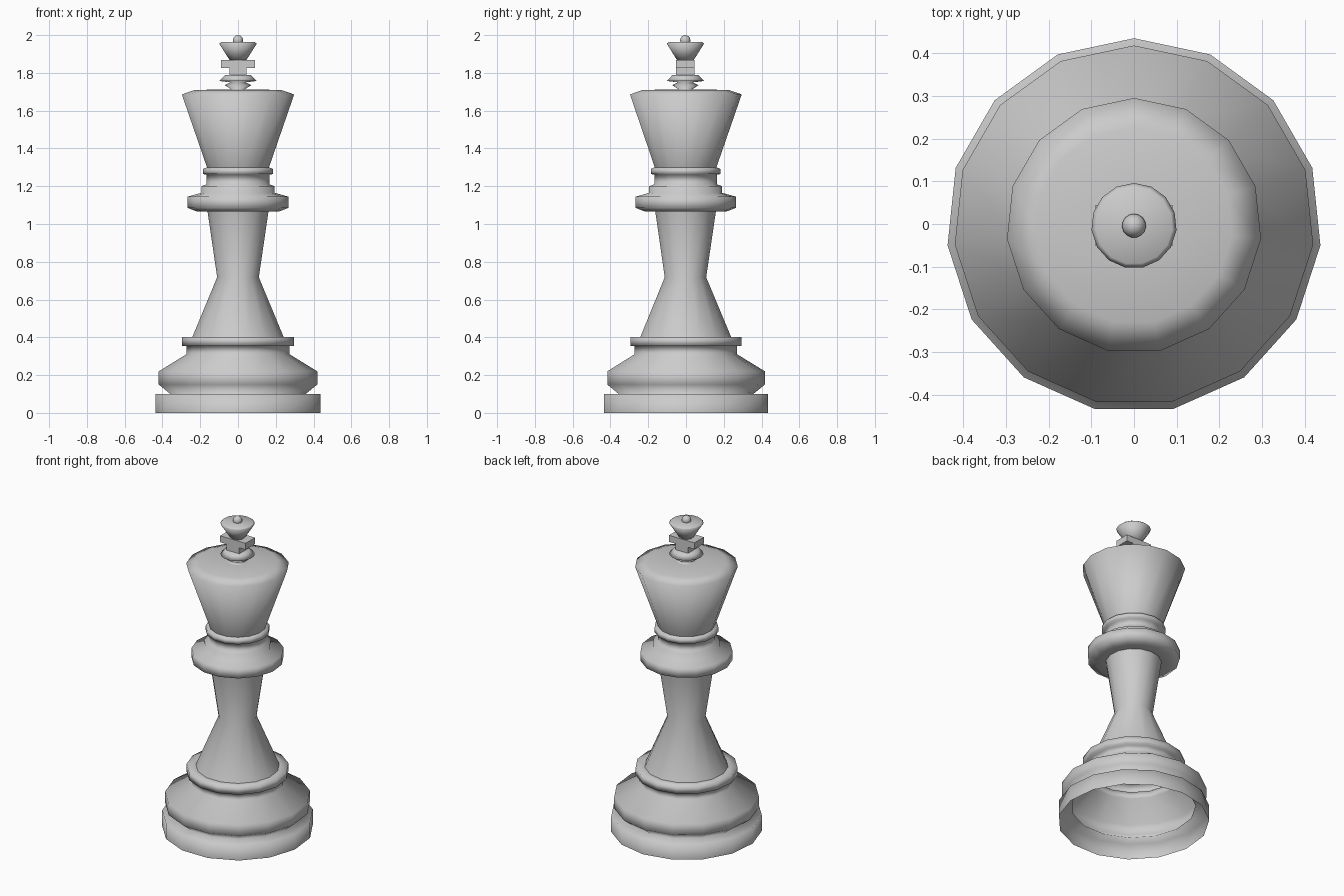
import bpy, bmesh, math

if "Cube" in bpy.data.objects:
    bpy.data.objects.remove(bpy.data.objects["Cube"])

SIDES = 15
Y_OFF = -0.004


def finish(bm, name, smooth=True):
    mesh = bpy.data.meshes.new(name)
    bm.to_mesh(mesh)
    bm.free()
    for p in mesh.polygons:
        p.use_smooth = smooth
    ob = bpy.data.objects.new(name, mesh)
    bpy.context.collection.objects.link(ob)
    return ob


def lathe(name, profile):
    """Turn (radius, z) points, listed bottom to top, into an open shell."""
    bm = bmesh.new()
    rings = []
    for r, z in profile:
        if r == 0:
            rings.append([bm.verts.new((0, Y_OFF, z))] * SIDES)
            continue
        ring = []
        for i in range(SIDES):
            a = math.pi / 2 + i * math.tau / SIDES
            ring.append(bm.verts.new((r * math.cos(a), r * math.sin(a) + Y_OFF, z)))
        rings.append(ring)
    for lo, hi in zip(rings, rings[1:]):
        for i in range(SIDES):
            j = (i + 1) % SIDES
            loop = [lo[i], lo[j], hi[j], hi[i]]
            bm.faces.new(list(dict.fromkeys(loop)))
    return finish(bm, name)


# Hollow foot, open underneath
lathe("base", [(0.439, 0), (0.439, 0.10), (0.36, 0.10), (0.422, 0.15), (0.422, 0.22),
               (0.275, 0.31), (0.275, 0.355), (0.297, 0.355), (0.297, 0.402), (0.243, 0.402)])

# Waisted stem
lathe("stem", [(0.243, 0.402), (0.111, 0.718), (0.162, 1.065)])

# Wide collar with two thin rings above
lathe("collar", [(0.162, 1.065), (0.215, 1.065), (0.268, 1.085), (0.268, 1.145),
                 (0.195, 1.165), (0.195, 1.20), (0.167, 1.21), (0.167, 1.262),
                 (0.186, 1.264), (0.186, 1.292), (0.165, 1.30)])

# Flared head
lathe("head", [(0.165, 1.30), (0.299, 1.686), (0.23, 1.71), (0.06, 1.712)])

# Small turned foot of the cross
lathe("cross_foot", [(0.06, 1.712), (0.035, 1.712), (0.07, 1.735), (0.04, 1.75),
                     (0.1, 1.757), (0.07, 1.788), (0, 1.788)])

# Square post and crossbar of the cross, one outline pushed through in depth
outline = [(0.045, 1.78), (0.045, 1.826), (0.09, 1.826), (0.09, 1.867), (0.045, 1.867)]
outline += [(-x, z) for x, z in reversed(outline)]
bm = bmesh.new()
front = bm.faces.new([bm.verts.new((x, Y_OFF - 0.048, z)) for x, z in outline])
ext = bmesh.ops.extrude_face_region(bm, geom=[front])
bmesh.ops.translate(bm, vec=(0, 0.096, 0),
                    verts=[v for v in ext["geom"] if isinstance(v, bmesh.types.BMVert)])
bmesh.ops.recalc_face_normals(bm, faces=bm.faces)
finish(bm, "cross_bar", False)

# Flared cup on top of the cross
lathe("cross_cup", [(0, 1.865), (0.043, 1.865), (0.1, 1.955), (0.09, 1.963), (0, 1.965)])

# Tiny ball on the tip
lathe("tip_ball", [(0.028 * math.cos(t), 1.972 + 0.028 * math.sin(t))
                   for t in (math.radians(d) for d in (-60, -30, 0, 30, 60))] + [(0, 2.0)])
